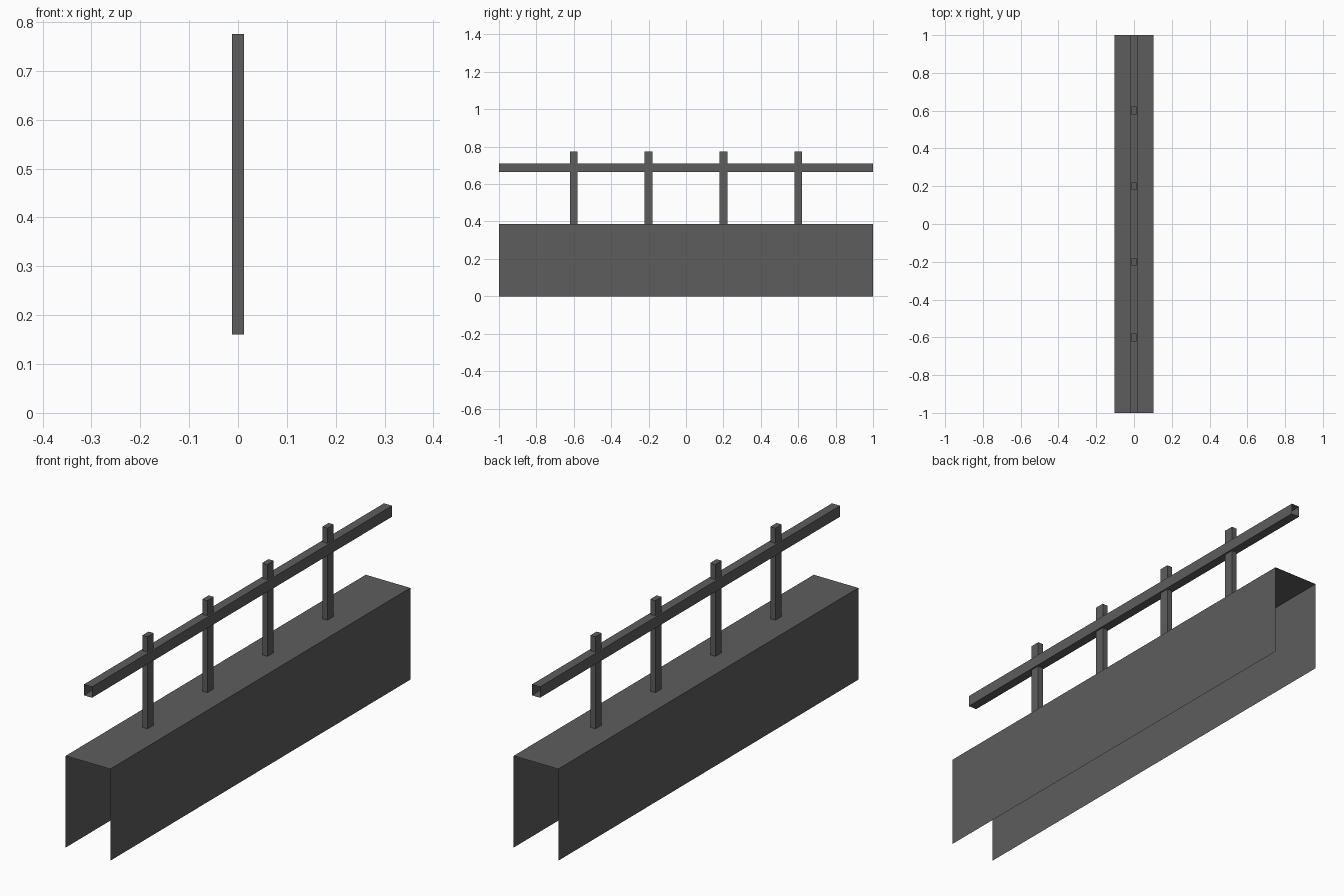
import bpy
import bmesh

if "Cube" in bpy.data.objects:
    bpy.data.objects.remove(bpy.data.objects["Cube"], do_unlink=True)

grey = bpy.data.materials.new("dark_grey")
grey.use_nodes = True
colour = (0.11, 0.11, 0.11, 1)
grey.diffuse_color = colour
grey.node_tree.nodes["Principled BSDF"].inputs["Base Color"].default_value = colour


def finish(name, bm):
    mesh = bpy.data.meshes.new(name)
    bm.to_mesh(mesh)
    bm.free()
    mesh.materials.append(grey)
    obj = bpy.data.objects.new(name, mesh)
    bpy.context.collection.objects.link(obj)


def sheet(name, profile, closed):
    """Sweep an x-z profile along y as a thin open-ended shell."""
    bm = bmesh.new()
    front = [bm.verts.new((x, -1, z)) for x, z in profile]
    back = [bm.verts.new((x, 1, z)) for x, z in profile]
    count = len(profile)
    for i in range(count if closed else count - 1):
        j = (i + 1) % count
        bm.faces.new((front[i], front[j], back[j], back[i]))
    finish(name, bm)


def box(name, y, size, centre_z):
    bm = bmesh.new()
    bmesh.ops.create_cube(bm, size=1)
    bmesh.ops.scale(bm, vec=size, verts=bm.verts)
    bmesh.ops.translate(bm, vec=(0, y, centre_z), verts=bm.verts)
    finish(name, bm)


# Parapet: top and two sides, open at the ends and underneath
W, H = 0.104, 0.387
sheet("parapet_shell", [(W, 0), (W, H), (-W, H), (-W, 0)], False)

# Hollow handrail
R, LOW, HIGH = 0.019, 0.665, 0.711
sheet("handrail", [(R, LOW), (R, HIGH), (-R, HIGH), (-R, LOW)], True)

# Posts, running down into the parapet
BOTTOM, TOP = 0.16, 0.775
for i in range(4):
    box(f"post_{i + 1}", -0.6 + 0.4 * i, (0.024, 0.042, TOP - BOTTOM), (TOP + BOTTOM) / 2)
